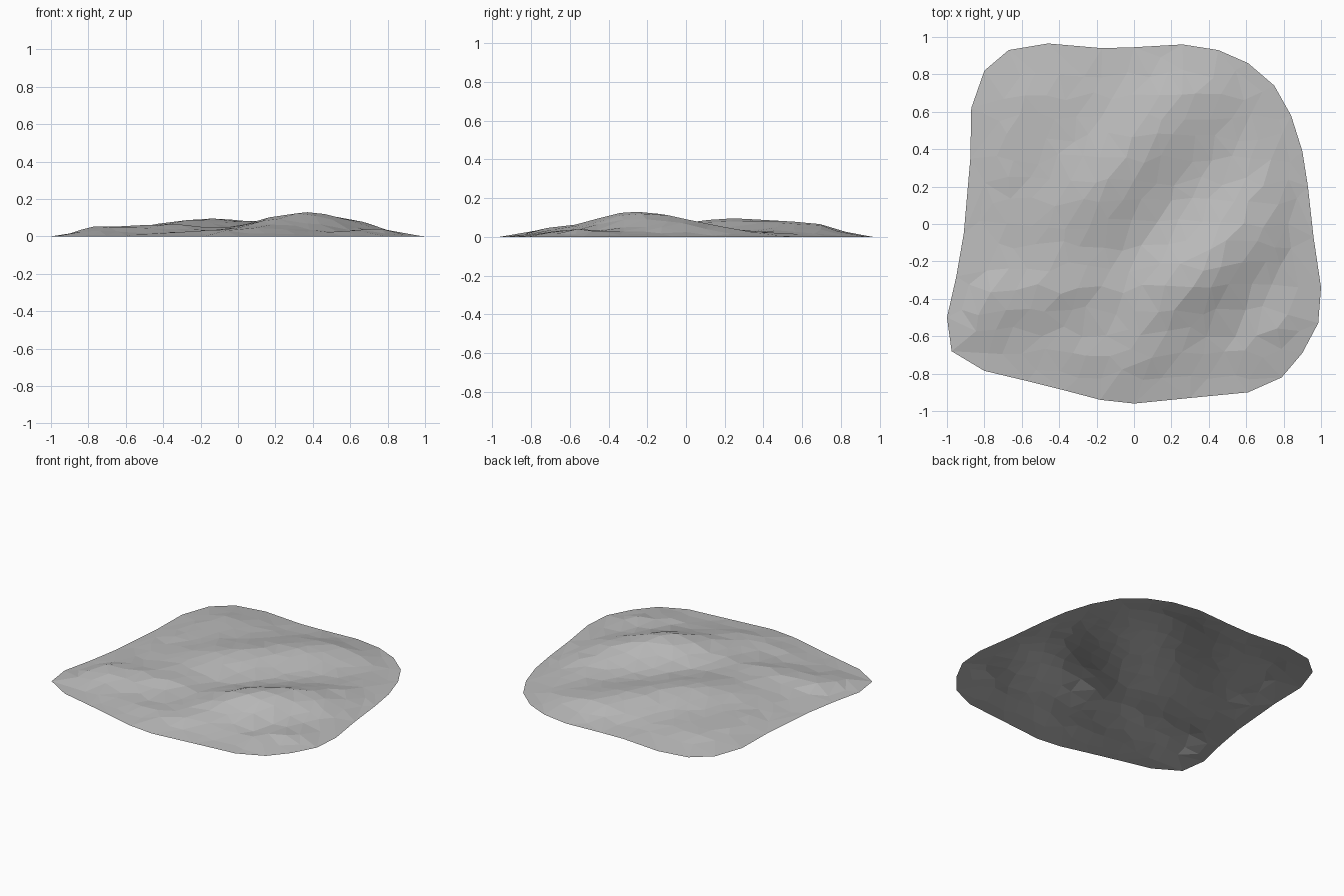
import bpy, math, random
from mathutils import Vector
from mathutils.geometry import delaunay_2d_cdt, intersect_point_line

random.seed(4)
cube = bpy.data.objects.get("Cube")
if cube:
    bpy.data.objects.remove(cube, do_unlink=True)

# Ground outline, anticlockwise from the front
OUTLINE = [Vector(p) for p in [
    (0, -.96), (.3, -.93), (.61, -.9), (.79, -.82), (.9, -.69), (.985, -.53), (1, -.34),
    (.96, -.07), (.93, .2), (.9, .39), (.84, .58), (.75, .74), (.61, .86), (.45, .93),
    (.26, .96), (0, .945), (-.17, .94), (-.46, .965), (-.67, .93), (-.8, .82),
    (-.87, .62), (-.875, .35), (-.91, -.05), (-.95, -.28), (-1, -.5), (-.975, -.68),
    (-.8, -.785), (-.57, -.84), (-.37, -.89), (-.18, -.94)]]

# Mounds: x, y, height, direction in degrees, length, width
MOUNDS = [
    (.32, -.29, .112, 42, .34, .19),
    (.62, .05, .04, 60, .3, .2),
    (-.06, .3, .074, 52, .42, .2),
    (-.4, -.36, .045, 15, .25, .13),
    (-.4, .1, .03, 60, .3, .25),
    (-.55, .6, .035, 40, .3, .25),
    (.3, .65, .03, 45, .25, .2),
    (.78, -.58, .035, 40, .2, .13),
    (-.78, -.42, .035, 60, .2, .12),
    (-.78, .2, .02, 80, .2, .1),
    (0, -.75, .018, 0, .4, .12),
]


def edges():
    return zip(OUTLINE, OUTLINE[1:] + OUTLINE[:1])


def edge_distance(p):
    """Distance to the outline, negative outside it."""
    best, inside = 9, True
    for a, b in edges():
        q, t = intersect_point_line(p, a, b)
        q = a.lerp(b, min(1, max(0, t)))
        best = min(best, (q.xy - p).length)
    crossings = sum((a.y > p.y) != (b.y > p.y) and
                    p.x < a.x + (p.y - a.y) * (b.x - a.x) / (b.y - a.y)
                    for a, b in edges())
    inside = crossings % 2 == 1
    return best if inside else -best


def height(p):
    total = .012
    for x, y, h, turn, length, width in MOUNDS:
        a = math.radians(turn)
        dx, dy = p.x - x, p.y - y
        u = (dx * math.cos(a) + dy * math.sin(a)) / length
        v = (dy * math.cos(a) - dx * math.sin(a)) / width
        total += h * math.exp(-(u * u + v * v) / 1.4)
    return total


# Irregular triangle net inside the outline
STEP = .115
points = list(OUTLINE)
for row in range(-9, 10):
    for col in range(-9, 10):
        p = Vector((col + .5 * (row % 2) + random.uniform(-.25, .25),
                    row + random.uniform(-.25, .25))) * STEP
        if edge_distance(p) > .06:
            points.append(p)
count = len(OUTLINE)
rim = [(i, (i + 1) % count) for i in range(count)]
flat, _, faces, *_ = delaunay_2d_cdt(points, rim, [list(range(count))], 1, 1e-5)

# Raise the net, easing down to the ground at the rim
verts = []
for p in flat:
    d = max(0, edge_distance(p))
    ease = min(1, d / .2)
    z = 0 if d < .001 else height(p) * ease + random.uniform(-.002, .002)
    verts.append((p.x, p.y, max(0, z) + (.003 if d < .001 else 0)))
lowest = min(v[2] for v in verts)
verts = [(x, y, z - lowest) for x, y, z in verts]

mesh = bpy.data.meshes.new("ground_patch")
mesh.from_pydata(verts, [], faces)
mesh.update()
ground = bpy.data.objects.new("ground_patch", mesh)
bpy.context.collection.objects.link(ground)

# Plain grey stone colour
grey = bpy.data.materials.new("light_grey")
grey.use_nodes = True
colour = (.5, .5, .5, 1)
grey.diffuse_color = colour
grey.node_tree.nodes["Principled BSDF"].inputs["Base Color"].default_value = colour
mesh.materials.append(grey)
